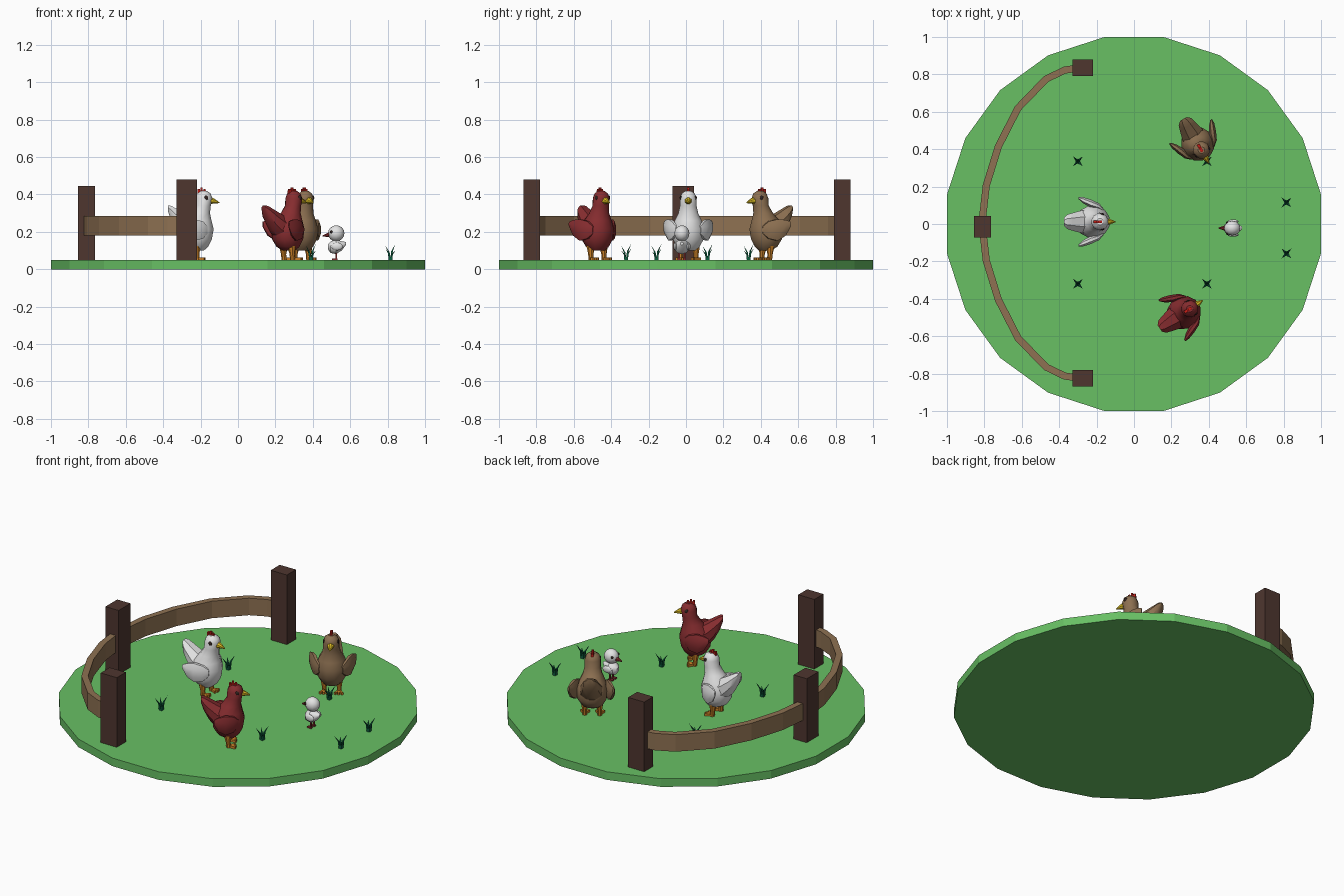
import bpy, bmesh, math
from mathutils import Matrix, Vector

if "Cube" in bpy.data.objects:
    bpy.data.objects.remove(bpy.data.objects["Cube"])


def mat(name, r, g, b):
    lin = lambda c: ((c / 255 + 0.055) / 1.055) ** 2.4 if c > 10 else c / 255 / 12.92
    m = bpy.data.materials.new(name)
    m.diffuse_color = (lin(r), lin(g), lin(b), 1)
    m.use_nodes = True
    m.node_tree.nodes["Principled BSDF"].inputs["Base Color"].default_value = m.diffuse_color
    return m


GREEN = mat("meadow_green", 104, 192, 100)
POST = mat("dark_wood", 78, 54, 47)
BROWN = mat("light_brown", 142, 113, 82)
WHITE = mat("white", 228, 228, 228)
RED = mat("dark_red", 136, 45, 48)
COMB = mat("bright_red", 200, 32, 26)
YELLOW = mat("beak_yellow", 222, 190, 35)
ORANGE = mat("leg_orange", 205, 130, 38)
DARK = mat("eye_dark", 50, 36, 32)
BLADE = mat("grass_teal", 14, 98, 66)


def finish(name, bm, material, M=Matrix(), smooth=True):
    bm.transform(M)
    bmesh.ops.recalc_face_normals(bm, faces=bm.faces)
    me = bpy.data.meshes.new(name)
    bm.to_mesh(me)
    bm.free()
    me.materials.append(material)
    ob = bpy.data.objects.new(name, me)
    bpy.context.collection.objects.link(ob)
    if smooth:
        bpy.ops.object.select_all(action='DESELECT')
        ob.select_set(True)
        bpy.context.view_layer.objects.active = ob
        bpy.ops.object.shade_smooth_by_angle(angle=math.radians(35))
    return ob


def loft(name, rings, u, v, material, M=Matrix(), n=12):
    """Skin elliptical rings (x, y, z, ru, rv) lying in the plane of u and v."""
    bm = bmesh.new()
    u, v = Vector(u), Vector(v)
    loops = []
    for x, y, z, ru, rv in rings:
        angs = [2 * math.pi * (i + 0.5) / n for i in range(n)]
        loops.append([bm.verts.new(Vector((x, y, z)) + u * ru * math.cos(a) + v * rv * math.sin(a))
                      for a in angs])
    for a, b in zip(loops, loops[1:]):
        for i in range(n):
            bm.faces.new((a[i], a[(i + 1) % n], b[(i + 1) % n], b[i]))
    bm.faces.new(loops[0])
    bm.faces.new(loops[-1])
    return finish(name, bm, material, M)


def box(name, c, s, material, M=Matrix()):
    bm = bmesh.new()
    bmesh.ops.create_cube(bm, size=1, matrix=Matrix.Translation(c) @ Matrix.Diagonal((*s, 1)))
    return finish(name, bm, material, M, False)


def ball(name, c, r, material, M=Matrix()):
    bm = bmesh.new()
    bmesh.ops.create_uvsphere(bm, u_segments=12, v_segments=8, radius=1,
                              matrix=Matrix.Translation(c) @ Matrix.Diagonal((*r, 1)))
    return finish(name, bm, material, M)


X, Y, Z = (1, 0, 0), (0, 1, 0), (0, 0, 1)
GROUND = 0.05

# round meadow with 20 sides
bm = bmesh.new()
bmesh.ops.create_cone(bm, cap_ends=True, segments=20, radius1=1.012, radius2=1.012, depth=GROUND,
                      matrix=Matrix.Translation((0, 0, GROUND / 2)) @ Matrix.Rotation(math.radians(9), 4, 'Z'))
finish("meadow", bm, GREEN, smooth=False)

# fence posts
box("back_post", (-0.275, 0.835, 0.262), (0.11, 0.088, 0.436), POST)
box("front_post", (-0.275, -0.825, 0.262), (0.11, 0.088, 0.436), POST)
box("side_post", (-0.81, -0.015, 0.245), (0.09, 0.115, 0.4), POST)

# curved fence rail, mirrored front to back
half = [(-0.27, 0.832), (-0.37, 0.818), (-0.47, 0.77), (-0.62, 0.615), (-0.725, 0.41), (-0.79, 0.2)]
path = [Vector(p) for p in half + [(-0.813, 0)] + [(x, -y) for x, y in reversed(half)]]
bm = bmesh.new()
prev = None
for i, p in enumerate(path):
    t = (path[min(i + 1, len(path) - 1)] - path[max(i - 1, 0)]).normalized()
    side = Vector((-t.y, t.x)) * 0.019
    ring = [bm.verts.new((p.x + s * side.x, p.y + s * side.y + 0.005, z))
            for s, z in ((1, 0.18), (-1, 0.18), (-1, 0.285), (1, 0.285))]
    if prev:
        for k in range(4):
            bm.faces.new((prev[k], prev[(k + 1) % 4], ring[(k + 1) % 4], ring[k]))
    else:
        bm.faces.new(ring)
    prev = ring
bm.faces.new(prev)
finish("fence_rail", bm, BROWN, smooth=False)


def hen(name, x, y, heading, material):
    M = Matrix.Translation((x, y, GROUND)) @ Matrix.Rotation(math.radians(heading), 4, 'Z')
    # egg-shaped body rising into neck and head
    loft(name + "_body", [(0.01, 0, 0.05, 0.03, 0.04), (0.002, 0, 0.07, 0.062, 0.062),
                          (0, 0, 0.11, 0.085, 0.085), (0.002, 0, 0.165, 0.093, 0.088),
                          (0.005, 0, 0.21, 0.078, 0.075), (0.02, 0, 0.25, 0.054, 0.055),
                          (0.035, 0, 0.29, 0.043, 0.046), (0.04, 0, 0.33, 0.046, 0.046),
                          (0.04, 0, 0.355, 0.037, 0.036), (0.04, 0, 0.368, 0.018, 0.018)], X, Y, material, M)
    # upswept tail
    loft(name + "_tail", [(0, 0, 0.15, 0.07, 0.07), (-0.06, 0, 0.175, 0.065, 0.078),
                          (-0.105, 0, 0.215, 0.052, 0.062), (-0.135, 0, 0.25, 0.042, 0.042),
                          (-0.152, 0, 0.275, 0.022, 0.018)], Y, Z, material, M, 8)
    # comb with three teeth
    box(name + "_comb", (0.028, 0, 0.364), (0.045, 0.015, 0.016), COMB, M)
    for i, h in enumerate((0.01, 0.018, 0.01)):
        box(f"{name}_comb_tooth_{i}", (0.012 + 0.016 * i, 0, 0.37 + h / 2), (0.011, 0.013, h), COMB, M)
    loft(name + "_beak", [(0.07, 0, 0.318, 0.022, 0.022), (0.095, 0, 0.315, 0.015, 0.014),
                          (0.122, 0, 0.306, 0.003, 0.003)], Y, Z, YELLOW, M, 8)
    for side, s in (("left", 1), ("right", -1)):
        # teardrop wing flaring outward toward the back
        loft(f"{name}_{side}_wing", [(0.06, s * 0.062, 0.16, 0.008, 0.02), (0.035, s * 0.082, 0.16, 0.018, 0.05),
                                     (-0.01, s * 0.098, 0.16, 0.023, 0.062),
                                     (-0.05, s * 0.115, 0.172, 0.018, 0.045),
                                     (-0.075, s * 0.127, 0.19, 0.006, 0.015)], Y, Z, material, M, 8)
        ball(f"{name}_{side}_eye", (0.052, s * 0.04, 0.332), (0.011, 0.006, 0.012), DARK, M)
        # leg and three toes
        loft(f"{name}_{side}_leg", [(0.005, s * 0.042, 0, 0.014, 0.014), (0.002, s * 0.042, 0.03, 0.014, 0.014),
                                    (0, s * 0.04, 0.075, 0.024, 0.024)], X, Y, ORANGE, M, 8)
        for k in (-1, 0, 1):
            T = M @ Matrix.Translation((0.005, s * 0.042, 0)) @ Matrix.Rotation(k * 0.5, 4, 'Z')
            box(f"{name}_{side}_toe_{k + 1}", (0.022, 0, 0.007), (0.044, 0.012, 0.014), ORANGE, T)


hen("white_hen", -0.222, 0.012, 0, WHITE)
hen("red_hen", 0.265, -0.475, 33, RED)
hen("brown_hen", 0.34, 0.43, -60, BROWN)

# chick
C = Matrix.Translation((0.525, -0.022, GROUND)) @ Matrix.Rotation(math.pi, 4, 'Z')
ball("chick_head", (0, 0, 0.142), (0.044, 0.04, 0.043), WHITE, C)
loft("chick_body", [(0.045, 0, 0.07, 0.012, 0.012), (0.03, 0, 0.068, 0.033, 0.032),
                    (0, 0, 0.07, 0.04, 0.04), (-0.03, 0, 0.075, 0.025, 0.025),
                    (-0.052, 0, 0.088, 0.008, 0.008)], Y, Z, WHITE, C)
loft("chick_beak", [(0.038, 0, 0.135, 0.016, 0.014), (0.072, 0, 0.128, 0.003, 0.003)], Y, Z, RED, C, 8)
for side, s in (("left", 1), ("right", -1)):
    ball(f"chick_{side}_eye", (0.026, s * 0.03, 0.15), (0.008, 0.006, 0.008), DARK, C)
    ball(f"chick_{side}_wing", (-0.005, s * 0.036, 0.072), (0.03, 0.01, 0.021), WHITE, C)
    box(f"chick_{side}_leg", (0, s * 0.015, 0.018), (0.009, 0.009, 0.036), RED, C)
    box(f"chick_{side}_foot", (0.008, s * 0.015, 0.004), (0.028, 0.016, 0.008), RED, C)

# grass tufts, four bent blades each
for i, (gx, gy) in enumerate([(-0.3, 0.335), (-0.3, -0.32), (0.39, 0.335), (0.39, -0.32),
                              (0.815, 0.115), (0.815, -0.158)]):
    bm = bmesh.new()
    for k, h in enumerate((0.085, 0.06, 0.075, 0.05)):
        R = Matrix.Rotation(math.radians(45 + 90 * k), 4, 'Z')
        rows = [[bm.verts.new(R @ Vector(p)) for p in ((r + w, 0, z), (r, w, z), (r - w, 0, z), (r, -w, z))]
                for r, w, z in ((0.006, 0.008, 0), (0.012, 0.006, h * 0.55))]
        tip = bm.verts.new(R @ Vector((0.037, 0, h)))
        for j in range(4):
            m = (j + 1) % 4
            bm.faces.new((rows[0][j], rows[0][m], rows[1][m], rows[1][j]))
            bm.faces.new((rows[1][j], rows[1][m], tip))
    finish(f"grass_tuft_{i}", bm, BLADE, Matrix.Translation((gx, gy, GROUND)), False)
